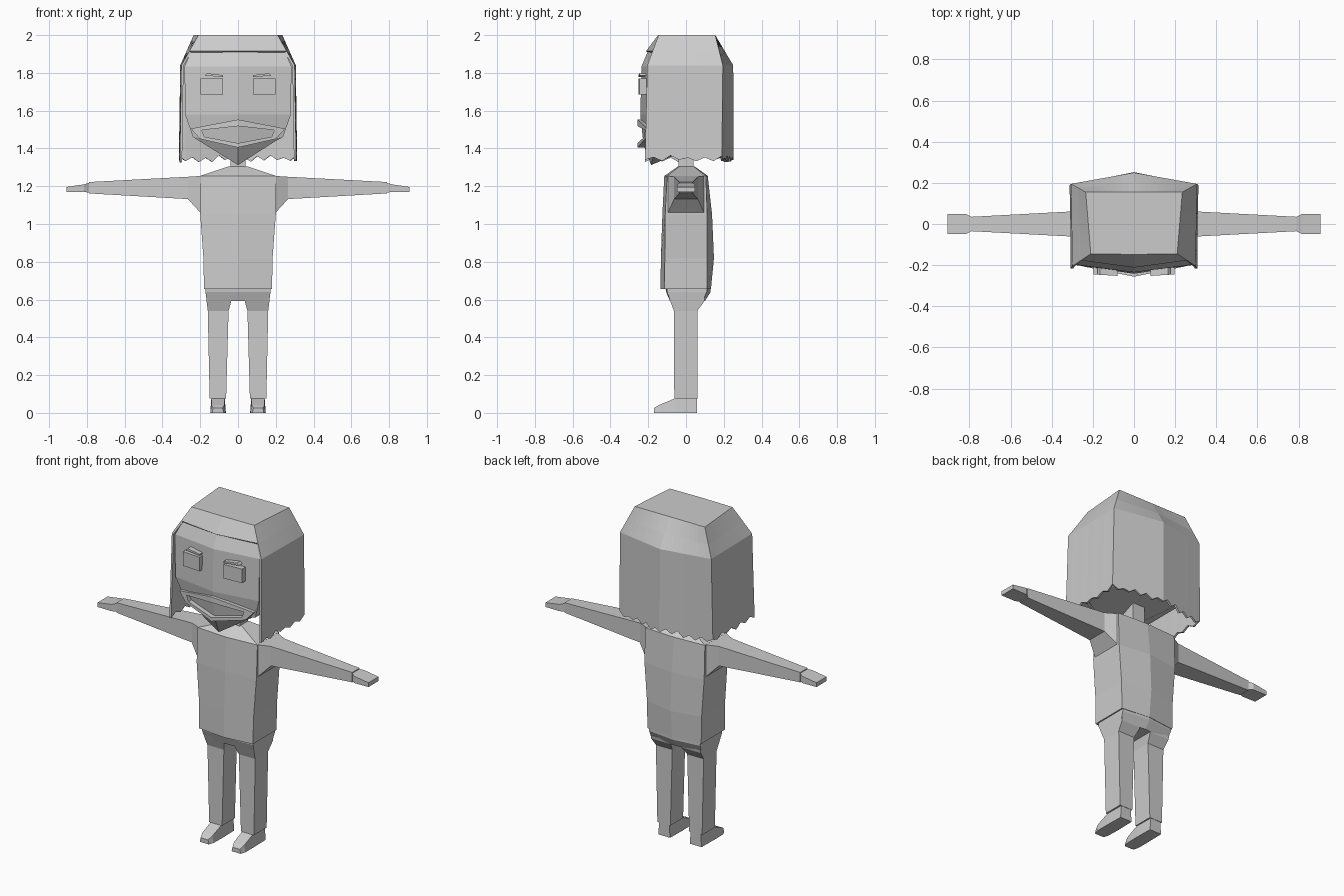
import bpy, bmesh, random
from mathutils import Vector

random.seed(4)
if "Cube" in bpy.data.objects:
    bpy.data.objects.remove(bpy.data.objects["Cube"], do_unlink=True)

grey = bpy.data.materials.new("plain_grey")
grey.use_nodes = True
GREY = (0.6, 0.6, 0.6, 1)
grey.diffuse_color = GREY
grey.node_tree.nodes["Principled BSDF"].inputs["Base Color"].default_value = GREY


def make(name, verts, faces, thickness=0, mirror=False):
    """Flat shaded mesh object, optionally thickened inward and mirrored over x."""
    mesh = bpy.data.meshes.new(name)
    bm = bmesh.new()
    vs = [bm.verts.new(v) for v in verts]
    for f in faces:
        bm.faces.new([vs[i] for i in f])
    bmesh.ops.recalc_face_normals(bm, faces=bm.faces)
    bm.to_mesh(mesh)
    bm.free()
    mesh.materials.append(grey)
    ob = bpy.data.objects.new(name, mesh)
    bpy.context.scene.collection.objects.link(ob)
    if thickness:
        mod = ob.modifiers.new("thickness", 'SOLIDIFY')
        mod.thickness = thickness
        mod.offset = -1
    if mirror:
        ob.modifiers.new("mirror", 'MIRROR').use_mirror_merge = False
    return ob


def loft(name, rings, mirror=False):
    """Skin a stack of equal rings and cap both ends."""
    n = len(rings[0])
    faces = [(r * n + i, r * n + (i + 1) % n, (r + 1) * n + (i + 1) % n, (r + 1) * n + i)
             for r in range(len(rings) - 1) for i in range(n)]
    last = (len(rings) - 1) * n
    faces += [tuple(range(n)), tuple(range(last, last + n))]
    return make(name, [p for ring in rings for p in ring], faces, mirror=mirror)


def ridged(z, w, front, front_mid, back, back_mid, z_mid=None):
    """Six sided ring with a ridge down the middle of front and back."""
    zm = z if z_mid is None else z_mid
    return [(-w, front, z), (0, front_mid, zm), (w, front, z),
            (w, back, z), (0, back_mid, z), (-w, back, z)]


def box_z(z, x0, x1, y0, y1):
    return [(x0, y0, z), (x1, y0, z), (x1, y1, z), (x0, y1, z)]


def box_x(x, z0, z1, y):
    return [(x, -y, z0), (x, y, z0), (x, y, z1), (x, -y, z1)]


# Torso, neck and hips
loft("shirt", [
    ridged(0.655, 0.18, -0.115, -0.135, 0.112, 0.132),
    ridged(0.82, 0.183, -0.112, -0.133, 0.112, 0.148),
    ridged(1.05, 0.2, -0.11, -0.125, 0.112, 0.138),
    ridged(1.255, 0.2, -0.1, -0.115, 0.105, 0.115),
    ridged(1.305, 0.05, -0.035, -0.042, 0.04, 0.045)])
loft("neck", [box_z(1.27, -0.04, 0.04, -0.04, 0.04),
              box_z(1.46, -0.04, 0.04, -0.04, 0.04)])
loft("hips", [
    ridged(0.67, 0.172, -0.1, -0.11, 0.11, 0.13),
    ridged(0.64, 0.172, -0.1, -0.105, 0.11, 0.13),
    ridged(0.592, 0.166, -0.083, -0.085, 0.088, 0.1)])

# Limbs, mirrored
loft("sleeve", [box_x(0.19, 1.05, 1.255, 0.1), box_x(0.265, 1.132, 1.25, 0.063),
                box_x(0.79, 1.162, 1.222, 0.035)], mirror=True)
loft("hand", [box_x(0.785, 1.167, 1.218, 0.032), box_x(0.815, 1.169, 1.21, 0.048),
              box_x(0.908, 1.17, 1.196, 0.048)], mirror=True)
loft("trouser_leg", [box_z(0.61, 0.035, 0.167, -0.09, 0.1),
                     box_z(0.59, 0.036, 0.166, -0.083, 0.096),
                     box_z(0.54, 0.05, 0.16, -0.064, 0.06),
                     box_z(0.075, 0.063, 0.15, -0.062, 0.06)], mirror=True)


def shoe_slice(y, inner, outer, top):
    return [(inner, y, 0), (outer, y, 0), (outer - 0.006, y, top), (inner + 0.006, y, top)]


loft("shoe", [shoe_slice(0.058, 0.066, 0.145, 0.078), shoe_slice(-0.055, 0.064, 0.147, 0.078),
              shoe_slice(-0.14, 0.066, 0.147, 0.043), shoe_slice(-0.17, 0.076, 0.137, 0.026)],
     mirror=True)

# Head with pointed chin
loft("head", [
    ridged(1.96, 0.21, -0.14, -0.15, 0.14, 0.14),
    ridged(1.91, 0.25, -0.17, -0.204, 0.16, 0.18),
    ridged(1.835, 0.283, -0.198, -0.235, 0.17, 0.22),
    ridged(1.58, 0.28, -0.2, -0.242, 0.17, 0.22),
    ridged(1.46, 0.238, -0.175, -0.225, 0.15, 0.19, 1.42),
    ridged(1.44, 0.2, -0.15, -0.185, 0.12, 0.14, 1.312)])

# Eyes and brows as thin plates
for name, outline in (
        ("eye", [(0.08, 1.685), (0.198, 1.685), (0.198, 1.77), (0.08, 1.77)]),
        ("eyebrow", [(0.08, 1.779), (0.178, 1.785), (0.165, 1.798), (0.08, 1.788)])):
    loft(name, [[(x, y + 0.06 * x, z) for x, z in outline] for y in (-0.257, -0.222)], mirror=True)

# Lips as a raised band around the mouth
outer = [(-0.25, 1.505), (0, 1.553), (0.25, 1.505), (0.2, 1.45), (0, 1.405), (-0.2, 1.45)]
inner = [(-0.192, 1.497), (0, 1.518), (0.192, 1.497), (0.178, 1.462), (0, 1.428), (-0.178, 1.462)]
lip_verts = [(x, d + 0.2 * abs(x), z) for d in (-0.256, -0.22) for x, z in outer + inner]
lip_faces = []
for i in range(6):
    j = (i + 1) % 6
    lip_faces += [(i, j, j + 6, i + 6), (i + 12, j + 12, j + 18, i + 18),
                  (i, j, j + 12, i + 12), (i + 6, j + 6, j + 18, i + 18)]
make("lips", lip_verts, lip_faces)


# Bobbed hair: open-fronted shell with a ragged hem
def hair_path(z, front, corner, mid):
    """Points running from one front edge round the back to the other."""
    fx, fy = front
    cx, cy = corner
    stops = [Vector(p) for p in ((-fx, fy, z), (-cx, cy, z), (0, mid, z), (cx, cy, z), (fx, fy, z))]
    pts = [a.lerp(b, k / 9) for a, b in zip(stops, stops[1:]) for k in range(9)]
    return pts + [stops[-1]]


crown = hair_path(2.0, (0.21, -0.145), (0.235, 0.155), 0.155)
side = hair_path(1.84, (0.3, -0.205), (0.306, 0.195), 0.25)
hem = hair_path(1.345, (0.308, -0.217), (0.313, 0.19), 0.252)
fringe = [a.lerp(b, 0.53) for a, b in zip(crown, side)]
for i, p in enumerate(hem):
    p.z += (0.012 if i % 2 else -0.012) + random.uniform(-0.008, 0.008)
rows = [crown, fringe, side, hem]
n = len(crown)
hair_verts = [p for row in rows for p in row] + [Vector((0, -0.148, 2.0)), Vector((0, -0.212, 1.915))]
hair_faces = [(r * n + i, r * n + i + 1, (r + 1) * n + i + 1, (r + 1) * n + i)
              for r in range(3) for i in range(n - 1)]
top_mid, low_mid = 4 * n, 4 * n + 1
hair_faces += [tuple(range(n)) + (top_mid,),
               (0, top_mid, low_mid, n), (top_mid, n - 1, 2 * n - 1, low_mid)]
make("hair", hair_verts, hair_faces, thickness=0.012)
